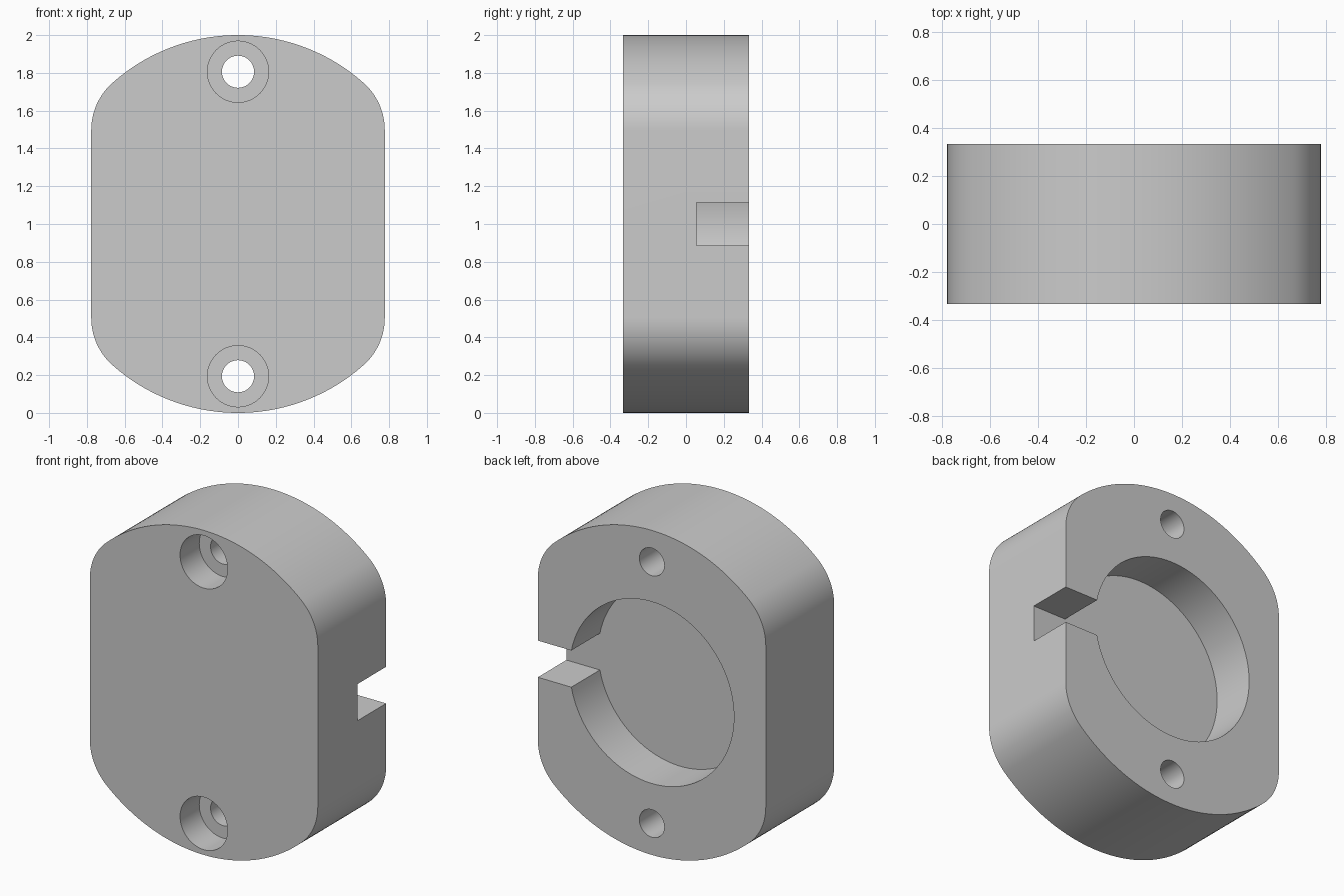
import bpy
import bmesh
from math import sin, cos, pi, asin, atan2, sqrt

cube = bpy.data.objects.get("Cube")
if cube:
    bpy.data.objects.remove(cube)

HALF_WIDTH, HALF_DEPTH, FILLET = 0.777, 0.333, 0.333
POCKET_RADIUS, SLOT_HALF, POCKET_FLOOR = 0.56, 0.113, 0.055
BOLT_OFFSET, BOLT_RADIUS, BORE_RADIUS, BORE_DEPTH = 0.806, 0.085, 0.162, 0.187

grey = bpy.data.materials.new("plain grey")
grey.use_nodes = True
grey.diffuse_color = (0.6, 0.6, 0.6, 1)
grey.node_tree.nodes["Principled BSDF"].inputs["Base Color"].default_value = (0.6, 0.6, 0.6, 1)


def arc(cx, cz, radius, start, end, steps):
    """Points along an arc, both ends included."""
    angles = [start + (end - start) * i / steps for i in range(steps + 1)]
    return [(cx + radius * cos(a), cz + radius * sin(a)) for a in angles]


def prism(name, outline, y0, y1):
    """Extrude an x-z outline from y0 to y1."""
    bm = bmesh.new()
    face = bm.faces.new([bm.verts.new((x, y0, z)) for x, z in outline])
    moved = bmesh.ops.extrude_face_region(bm, geom=[face])["geom"]
    verts = [v for v in moved if isinstance(v, bmesh.types.BMVert)]
    bmesh.ops.translate(bm, verts=verts, vec=(0, y1 - y0, 0))
    bmesh.ops.recalc_face_normals(bm, faces=bm.faces)
    mesh = bpy.data.meshes.new(name)
    bm.to_mesh(mesh)
    bm.free()
    mesh.materials.append(grey)
    obj = bpy.data.objects.new(name, mesh)
    bpy.context.collection.objects.link(obj)
    return obj


def disc(z, radius, steps=64):
    return arc(0, z, radius, 0, 2 * pi, steps)[:-1]


def cut(body, cutter):
    """Subtract the cutter from the body and remove it."""
    cutter.hide_render = True
    mod = body.modifiers.new("cut", "BOOLEAN")
    mod.operation = "DIFFERENCE"
    mod.solver = "EXACT"
    mod.object = cutter
    bpy.ops.object.modifier_apply(modifier=mod.name)
    bpy.data.objects.remove(cutter)


# Body: unit-radius ends, flat sides, tangent corner fillets
fx = HALF_WIDTH - FILLET
fz = sqrt((1 - FILLET) ** 2 - fx ** 2)
tangent = atan2(fz, fx)
corner = arc(fx, fz, FILLET, 0, tangent, 16)
crown = arc(0, 0, 1, tangent, pi - tangent, 48)[1:-1]
upper = corner + crown + [(-x, z) for x, z in reversed(corner)]
lower = [(-x, -z) for x, z in upper]
body = prism("housing_body", [(x, z + 1) for x, z in upper + lower], -HALF_DEPTH, HALF_DEPTH)
bpy.context.view_layer.objects.active = body
body.select_set(True)

# Round rear pocket with the slot leading out of the side
a = asin(SLOT_HALF / POCKET_RADIUS)
keyhole = arc(0, 1, POCKET_RADIUS, a, 2 * pi - a, 96)
keyhole += [(1, 1 - SLOT_HALF), (1, 1 + SLOT_HALF)]
cut(body, prism("pocket_cutter", keyhole, POCKET_FLOOR, 0.5))

# Counterbored bolt holes, top and bottom
for side in (-1, 1):
    z = 1 + side * BOLT_OFFSET
    cut(body, prism("bore_cutter", disc(z, BORE_RADIUS), -0.5, BORE_DEPTH - HALF_DEPTH))
    cut(body, prism("bolt_cutter", disc(z, BOLT_RADIUS), -0.5, 0.5))

bpy.ops.object.shade_smooth_by_angle(angle=pi / 6)
